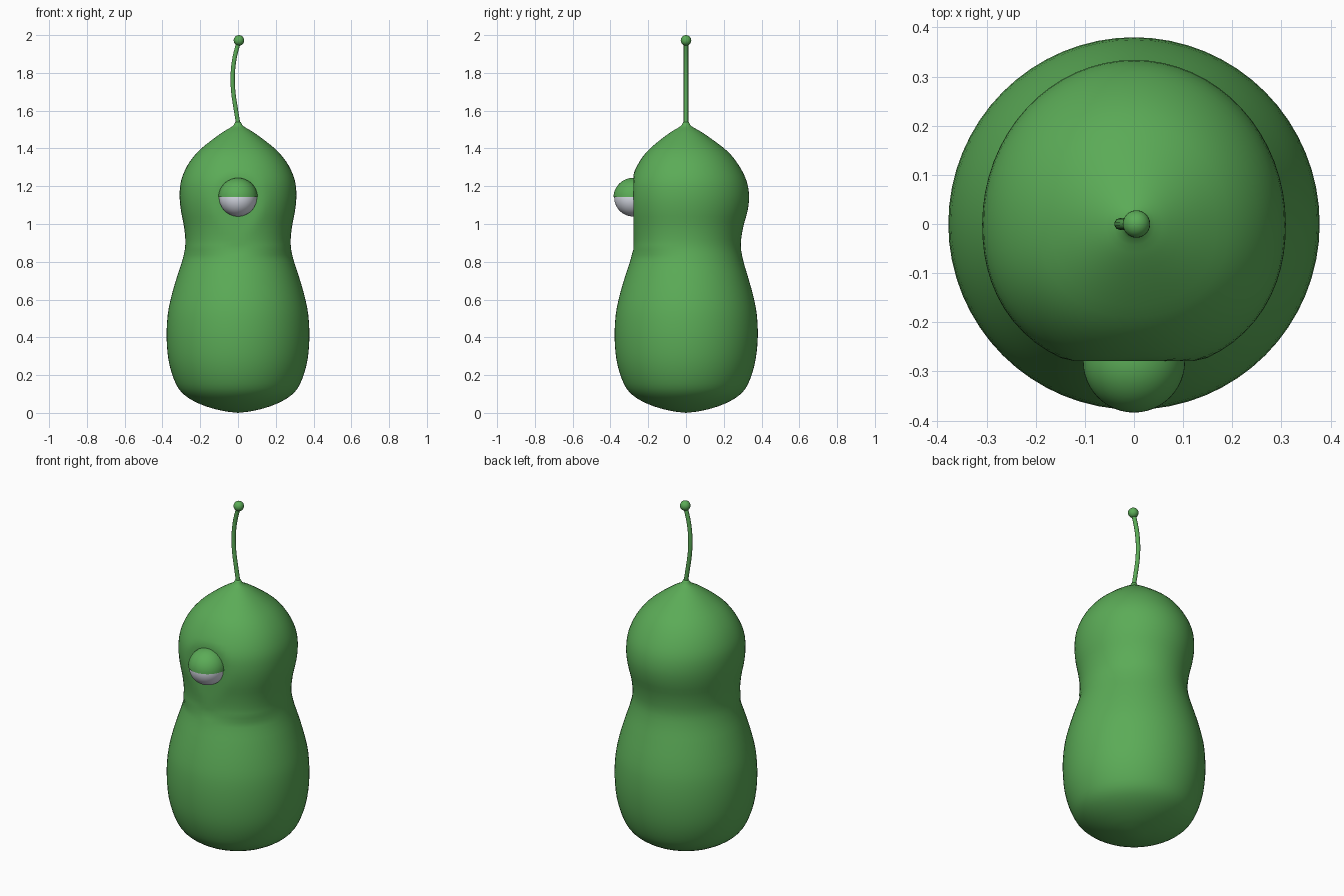
import bpy, bmesh, math
from mathutils import Vector

if "Cube" in bpy.data.objects:
    bpy.data.objects.remove(bpy.data.objects["Cube"])


def material(name, rgb):
    m = bpy.data.materials.new(name)
    m.diffuse_color = (*rgb, 1)
    m.use_nodes = True
    m.node_tree.nodes["Principled BSDF"].inputs["Base Color"].default_value = m.diffuse_color
    return m


GREEN = material("leaf green", (0.105, 0.41, 0.095))
WHITE = material("eye white", (0.80, 0.83, 0.92))


def finish(bm, name, mats):
    bmesh.ops.recalc_face_normals(bm, faces=bm.faces)
    me = bpy.data.meshes.new(name)
    bm.to_mesh(me)
    bm.free()
    for m in mats:
        me.materials.append(m)
    me.polygons.foreach_set("use_smooth", [True] * len(me.polygons))
    ob = bpy.data.objects.new(name, me)
    bpy.context.collection.objects.link(ob)
    return ob


def smooth_path(points, steps):
    """Catmull-Rom samples through the points."""
    p = [Vector(q) for q in points]
    p = [2 * p[0] - p[1]] + p + [2 * p[-1] - p[-2]]
    out = []
    for a, b, c, d in zip(p, p[1:], p[2:], p[3:]):
        for i in range(steps):
            t = i / steps
            out.append(0.5 * (2 * b + (c - a) * t + (2 * a - 5 * b + 4 * c - d) * t ** 2
                              + (3 * b - a - 3 * c + d) * t ** 3))
    return out + [p[-2]]


# Body: (half width, height, front depth, back depth), flattened at the face
SECTIONS = [
    (0.06, 0.007, 0.06, 0.06), (0.14, 0.025, 0.14, 0.14), (0.23, 0.06, 0.23, 0.23),
    (0.30, 0.11, 0.30, 0.30), (0.34, 0.18, 0.34, 0.34), (0.368, 0.28, 0.368, 0.368),
    (0.378, 0.40, 0.378, 0.380), (0.372, 0.52, 0.372, 0.375), (0.352, 0.62, 0.352, 0.356),
    (0.323, 0.72, 0.323, 0.328), (0.294, 0.81, 0.294, 0.302), (0.279, 0.89, 0.279, 0.290),
    (0.285, 0.98, 0.285, 0.302), (0.302, 1.07, 0.298, 0.326), (0.309, 1.15, 0.302, 0.334),
    (0.301, 1.23, 0.292, 0.320), (0.268, 1.31, 0.258, 0.280), (0.215, 1.38, 0.210, 0.225),
    (0.145, 1.44, 0.143, 0.15), (0.075, 1.49, 0.075, 0.077), (0.030, 1.517, 0.030, 0.030),
    (0.014, 1.54, 0.014, 0.014)]
FACE_Y, SEG = -0.279, 64


def ring_point(s, k):
    w, z, front, back = s
    a = 2 * math.pi * k / SEG
    c, n = math.cos(a), math.sin(a)
    x, y = w * c, (back if n > 0 else front) * n
    if z > 0.85:
        # Fuller front corners, cut by the flat face
        if n < 0:
            f = (abs(c) ** 2.2 + abs(n) ** 2.2) ** (-1 / 2.2)
            x, y = x * f, y * f
        y = max(y, FACE_Y)
    return x, y, z


bm = bmesh.new()
rings = [[bm.verts.new(ring_point(s, k)) for k in range(SEG)] for s in smooth_path(SECTIONS, 3)]
for lo, hi in zip(rings, rings[1:]):
    for k in range(SEG):
        j = (k + 1) % SEG
        bm.faces.new((lo[k], lo[j], hi[j], hi[k]))
tip = bm.verts.new((0, 0, 0.0))
for k in range(SEG):
    bm.faces.new((tip, rings[0][(k + 1) % SEG], rings[0][k]))
bm.faces.new(rings[-1])
finish(bm, "body", [GREEN])

# Antenna stalk: a bent tube
curve = bpy.data.curves.new("antenna_stalk", "CURVE")
curve.dimensions = "3D"
curve.bevel_depth, curve.bevel_resolution = 0.012, 3
curve.use_fill_caps = True
path = smooth_path([(0.003, 0, 1.52), (-0.012, 0, 1.61), (-0.025, 0, 1.70), (-0.028, 0, 1.79),
                    (-0.018, 0, 1.88), (0.005, 0, 1.97)], 4)
spline = curve.splines.new("POLY")
spline.points.add(len(path) - 1)
for pt, co in zip(spline.points, path):
    pt.co = (*co, 1)
curve.materials.append(GREEN)
bpy.context.collection.objects.link(bpy.data.objects.new("antenna_stalk", curve))


def ball(name, centre, radius, mats, seg=32):
    bm = bmesh.new()
    bmesh.ops.create_uvsphere(bm, u_segments=seg, v_segments=seg // 2, radius=radius)
    bmesh.ops.translate(bm, verts=bm.verts, vec=centre)
    return finish(bm, name, mats)


ball("antenna_tip", (0.005, 0, 1.972), 0.028, [GREEN], 24)

# Eye: white ball, with a green lid over the upper half
EYE = Vector((0, -0.28, 1.14))
ball("eyeball", EYE, 0.1, [WHITE], 48)
bm = bmesh.new()
bmesh.ops.create_uvsphere(bm, u_segments=48, v_segments=24, radius=0.104)
bmesh.ops.bisect_plane(bm, geom=bm.verts[:] + bm.edges[:] + bm.faces[:], plane_co=(0, 0, 0.002),
                       plane_no=(0, 0, 1), clear_inner=True)
rim = [e for e in bm.edges if e.is_boundary]
bmesh.ops.contextual_create(bm, geom=rim)
bmesh.ops.translate(bm, verts=bm.verts, vec=EYE)
lid = finish(bm, "eyelid", [GREEN])
for p in lid.data.polygons:
    p.use_smooth = len(p.vertices) < 5
